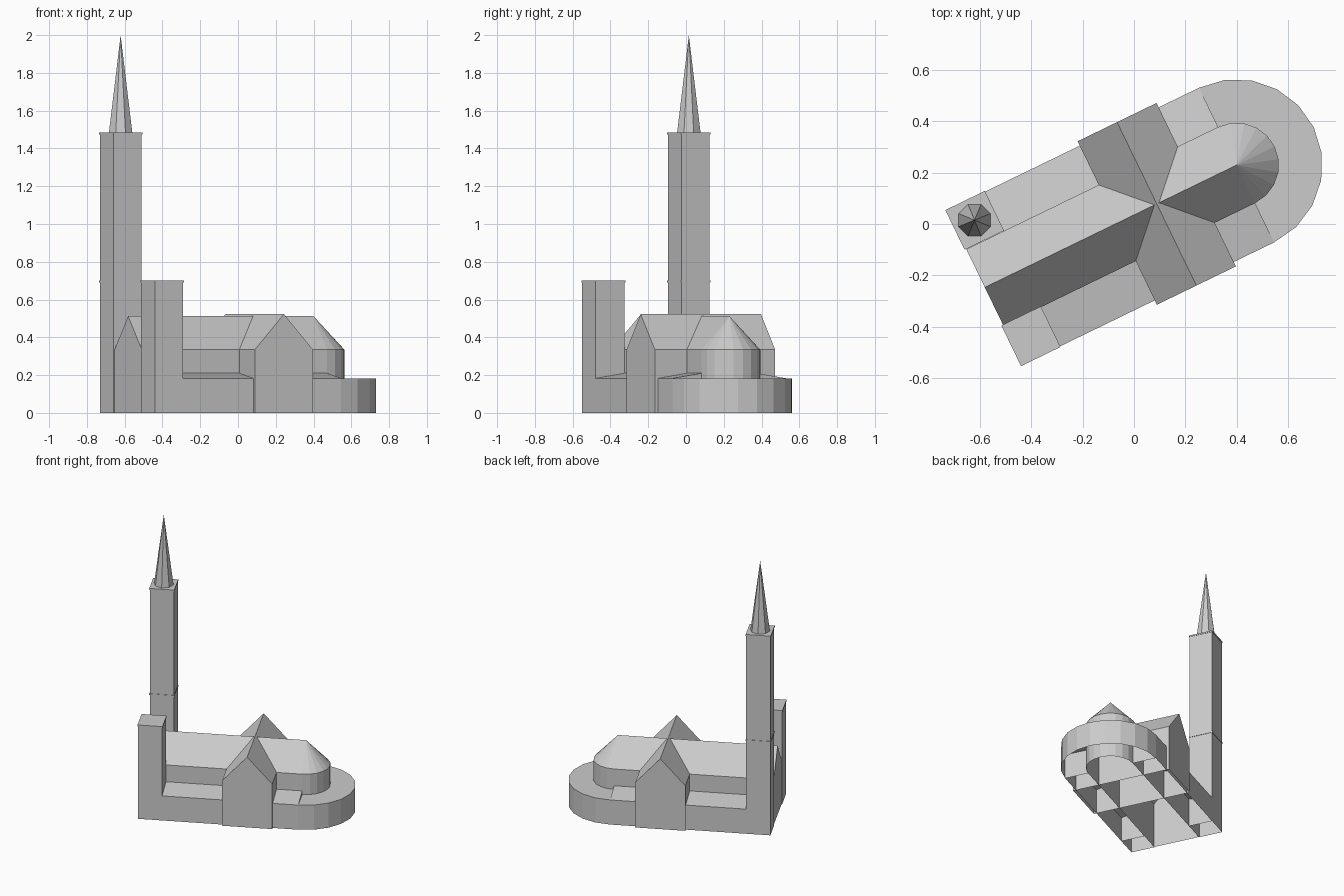
import bpy, bmesh, math
from mathutils import Matrix

cube = bpy.data.objects.get("Cube")
if cube:
    bpy.data.objects.remove(cube, do_unlink=True)

TURN = math.radians(25.9)       # the church axis is turned from +x
MID = 0.032                     # v of the church axis
WEST, EAST = -0.635, 0.46       # ends of the nave
NAVE, AISLE = 0.165, 0.335      # half widths
EAVES, RIDGE = 0.335, 0.512
LOW = 0.183                     # aisle wall height

stone = bpy.data.materials.new("grey stone")
stone.use_nodes = True
GREY = (0.6, 0.6, 0.6, 1)
stone.diffuse_color = GREY
stone.node_tree.nodes["Principled BSDF"].inputs["Base Color"].default_value = GREY


def finish(bm, name):
    """Turn the mesh to the church axis and link it."""
    bmesh.ops.rotate(bm, matrix=Matrix.Rotation(TURN, 3, 'Z'), verts=bm.verts)
    me = bpy.data.meshes.new(name)
    bm.to_mesh(me)
    bm.free()
    me.materials.append(stone)
    ob = bpy.data.objects.new(name, me)
    bpy.context.collection.objects.link(ob)
    return ob


def shell(name, profile, a, b, along_u=True, end_caps=(True, True)):
    """Open-bottomed shell: a (side, z) profile swept from a to b."""
    bm = bmesh.new()
    rows = [[bm.verts.new((t, p, z) if along_u else (p, t, z)) for p, z in profile]
            for t in (a, b)]
    for i in range(len(profile) - 1):
        bm.faces.new((rows[0][i], rows[0][i + 1], rows[1][i + 1], rows[1][i]))
    for row, closed in zip(rows, end_caps):
        if closed:
            bm.faces.new(row)
    bmesh.ops.recalc_face_normals(bm, faces=bm.faces)
    # the roof and side walls must face outward
    bm.faces.ensure_lookup_table()
    c = sum(p for p, z in profile) / len(profile)
    f = bm.faces[0]
    k = 1 if along_u else 0
    if f.normal[k] * (f.calc_center_median()[k] - c) < 0:
        bmesh.ops.reverse_faces(bm, faces=bm.faces)
    return finish(bm, name)


def gable(mid, half, eaves, ridge):
    return [(mid - half, 0), (mid - half, eaves), (mid, ridge),
            (mid + half, eaves), (mid + half, 0)]


def half_round(name, radius, wall, tip):
    """Half-round wall with a conical or flat roof, ten sides."""
    bm = bmesh.new()
    apex = bm.verts.new((EAST, MID, tip))
    pairs = []
    for i in range(11):
        t = math.pi * (i / 10 - 0.5)
        x, y = EAST + radius * math.cos(t), MID + radius * math.sin(t)
        pairs.append((bm.verts.new((x, y, 0)), bm.verts.new((x, y, wall))))
    for (a, b), (c, d) in zip(pairs, pairs[1:]):
        bm.faces.new((a, c, d, b))
        bm.faces.new((b, d, apex))
    return finish(bm, name)


def box(bm, u0, u1, v0, v1, z0, z1, bottom):
    lo = [bm.verts.new((u, v, z0)) for u, v in ((u0, v0), (u1, v0), (u1, v1), (u0, v1))]
    hi = [bm.verts.new((p.co.x, p.co.y, z1)) for p in lo]
    for i in range(4):
        j = (i + 1) % 4
        bm.faces.new((lo[i], lo[j], hi[j], hi[i]))
    bm.faces.new(hi)
    if bottom:
        bm.faces.new(lo[::-1])


def tower(name, v0, v1, top, bands):
    """Square tower with thin projecting bands."""
    bm = bmesh.new()
    u0, u1, e = WEST, -0.47, 0.003
    box(bm, u0, u1, v0, v1, 0, top, False)
    for z in bands:
        box(bm, u0 - e, u1 + e, v0 - e, v1 + e, z - 0.01, z, True)
    return finish(bm, name)


# Nave with gabled west front, and the apse closing its east end
shell("nave", gable(MID, NAVE, EAVES, RIDGE), WEST + 0.004, EAST, end_caps=(True, False))
half_round("apse", NAVE, EAVES, RIDGE)
half_round("ambulatory", AISLE, LOW, LOW)

# Transept crossing the nave
shell("transept", gable(0.114, 0.171, EAVES, 0.523), MID - 0.354, MID + 0.354, along_u=False)

# Lean-to side aisles
for side, name in ((-1, "south_aisle"), (1, "north_aisle")):
    outer, inner = MID + side * AISLE, MID + side * NAVE
    shell(name, [(outer, 0), (outer, LOW), (inner, 0.21), (inner, 0)], -0.47, EAST)

# West towers
tower("south_tower", MID - AISLE, MID - NAVE, 0.695, [0.7])
tower("north_tower", MID + NAVE + 0.004, MID + AISLE, 1.48, [0.7, 1.484])

# Eight-sided spire with faces square to the world axes
bm = bmesh.new()
spire = Matrix.Translation((-0.5525, 0.285, 1.742)) @ Matrix.Rotation(math.pi / 8 - TURN, 4, 'Z')
bmesh.ops.create_cone(bm, cap_ends=True, segments=8, radius1=0.067, radius2=0,
                      depth=0.516, matrix=spire)
finish(bm, "spire")
